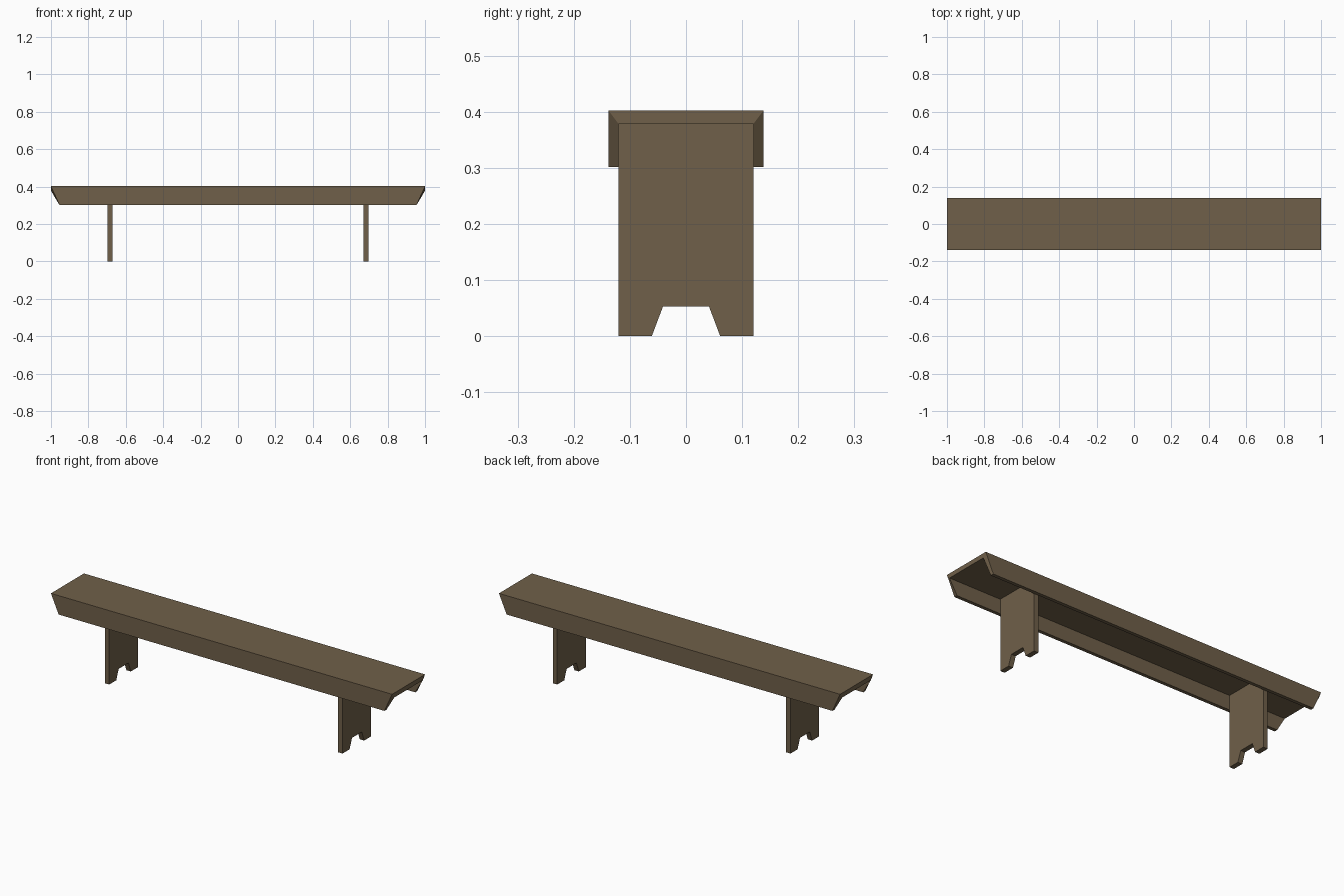
import bpy, bmesh

if "Cube" in bpy.data.objects:
    bpy.data.objects.remove(bpy.data.objects["Cube"])

wood = bpy.data.materials.new("brown wood")
wood.diffuse_color = (0.162, 0.117, 0.067, 1.0)
wood.use_nodes = True
wood.node_tree.nodes["Principled BSDF"].inputs["Base Color"].default_value = wood.diffuse_color


def make_object(name, bm):
    bmesh.ops.recalc_face_normals(bm, faces=bm.faces)
    mesh = bpy.data.meshes.new(name)
    bm.to_mesh(mesh)
    bm.free()
    mesh.materials.append(wood)
    obj = bpy.data.objects.new(name, mesh)
    bpy.context.collection.objects.link(obj)
    return obj


# Bench top: hollow channel of seat plank and two side rails, rail ends raked
half = [(0.955, 0.12, 0.302), (0.955, 0.138, 0.302),
        (1.0, 0.138, 0.402), (1.0, 0.12, 0.378)]   # (x, y, z) of one rail end
bm = bmesh.new()
rails = {}
for sx in (-1, 1):
    for sy in (-1, 1):
        rails[sx, sy] = [bm.verts.new((sx * x, sy * y, z)) for x, y, z in half]
        bm.faces.new(rails[sx, sy])                 # raked rail end
    a, b = rails[sx, -1], rails[sx, 1]
    bm.faces.new((a[2], b[2], b[3], a[3]))          # seat plank end
for sy in (-1, 1):
    a, b = rails[-1, sy], rails[1, sy]
    for i, j in ((0, 1), (1, 2), (3, 0)):           # rail bottom, outside, inside
        bm.faces.new((a[i], b[i], b[j], a[j]))
for i in (2, 3):                                    # seat top and underside
    bm.faces.new((rails[-1, -1][i], rails[1, -1][i],
                  rails[1, 1][i], rails[-1, 1][i]))
make_object("bench_top", bm)

# Legs: upright boards with a tapered notch at the foot
right_side = [(0.041, 0.053), (0.061, 0.0), (0.12, 0.0), (0.12, 0.378)]
profile = right_side + [(-y, z) for y, z in reversed(right_side)]
for name, x in (("left_leg", -0.697), ("right_leg", 0.671)):
    bm = bmesh.new()
    board = bm.faces.new([bm.verts.new((x, y, z)) for y, z in profile])
    ext = bmesh.ops.extrude_face_region(bm, geom=[board], use_keep_orig=True)
    moved = [g for g in ext["geom"] if isinstance(g, bmesh.types.BMVert)]
    bmesh.ops.translate(bm, verts=moved, vec=(0.026, 0, 0))
    make_object(name, bm)
